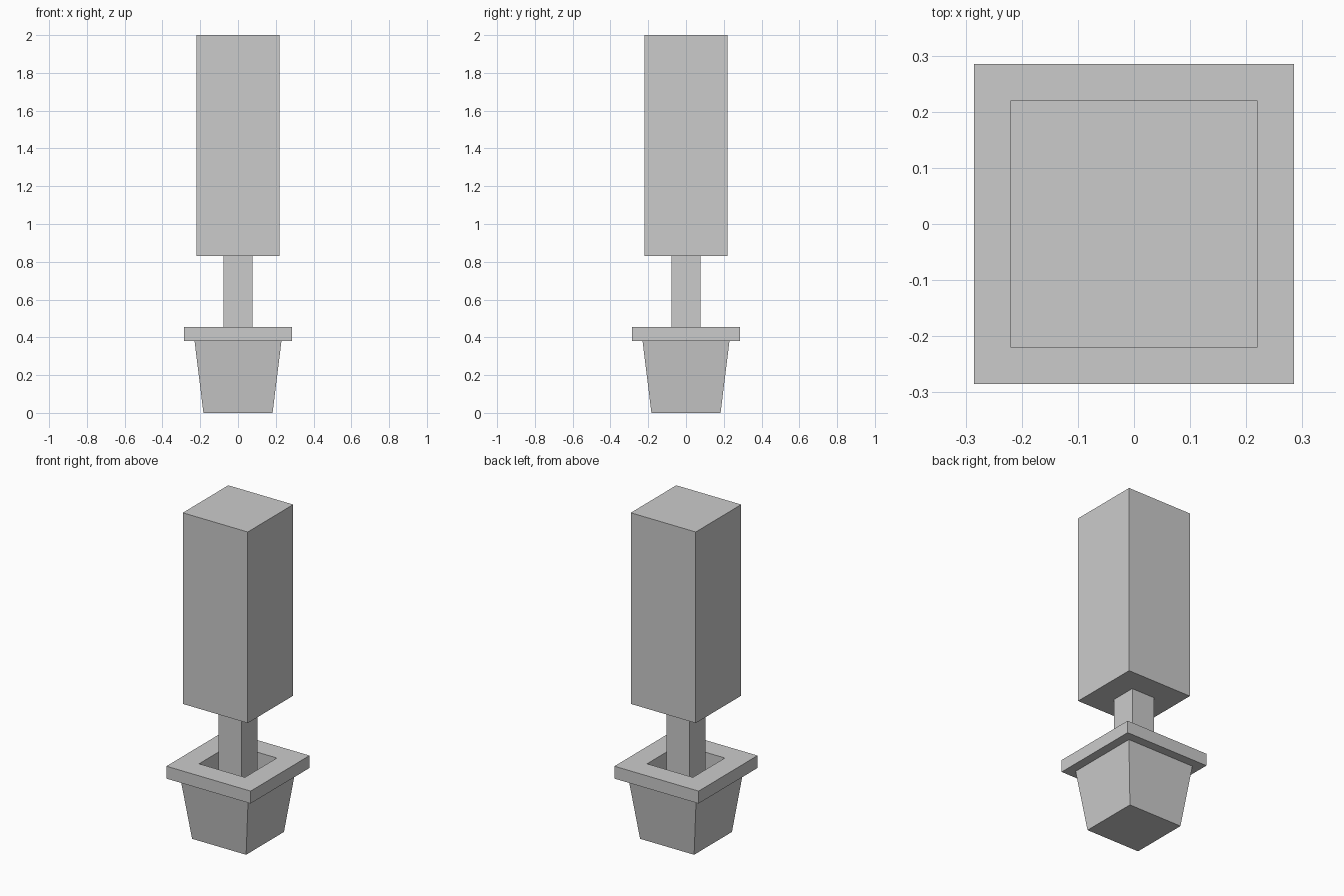
import bpy, bmesh

if "Cube" in bpy.data.objects:
    bpy.data.objects.remove(bpy.data.objects["Cube"])


def square_loft(name, sections):
    """Closed solid lofted through square sections given as (half width, z)."""
    bm = bmesh.new()
    rings = [[bm.verts.new((sx * h, sy * h, z))
              for sx, sy in ((-1, -1), (1, -1), (1, 1), (-1, 1))]
             for h, z in sections]
    for a, b in zip(rings, rings[1:]):
        for i in range(4):
            j = (i + 1) % 4
            bm.faces.new((a[i], a[j], b[j], b[i]))
    bm.faces.new(rings[0][::-1])
    bm.faces.new(rings[-1])
    bmesh.ops.recalc_face_normals(bm, faces=bm.faces)
    mesh = bpy.data.meshes.new(name)
    bm.to_mesh(mesh)
    bm.free()
    obj = bpy.data.objects.new(name, mesh)
    bpy.context.collection.objects.link(obj)
    return obj


# Tapered pot with overhanging rim and recessed opening
square_loft("planter_pot", [
    (0.183, 0.0), (0.23, 0.38), (0.285, 0.38),
    (0.285, 0.456), (0.155, 0.456), (0.155, 0.33)])

# Trunk from the soil to the foliage
square_loft("trunk", [(0.078, 0.33), (0.078, 0.83)])

# Tall block of foliage
square_loft("foliage", [(0.22, 0.83), (0.22, 2.0)])
